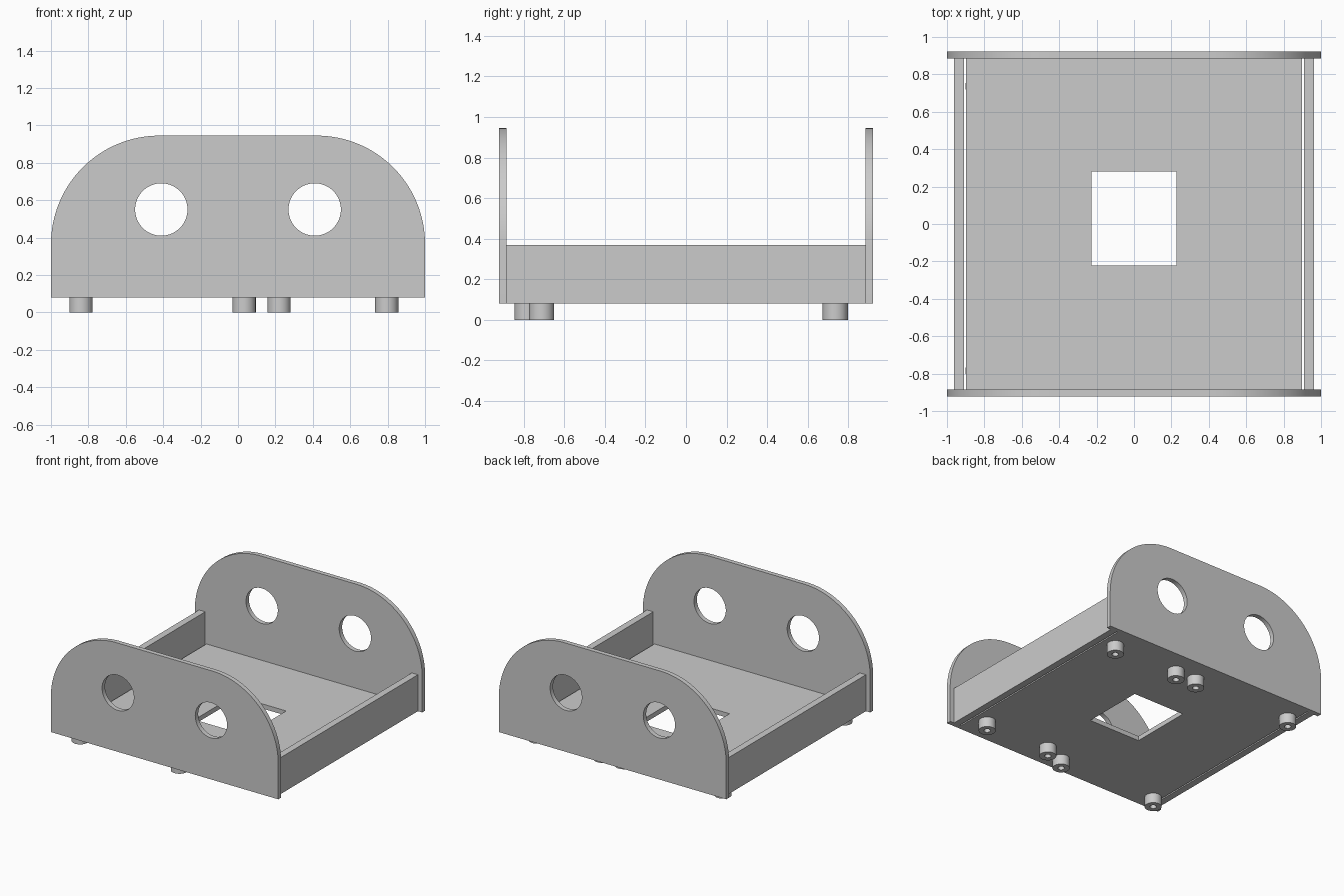
import bpy
import bmesh
from math import sin, cos, pi, radians
from mathutils import Matrix

cube = bpy.data.objects.get("Cube")
if cube:
    bpy.data.objects.remove(cube, do_unlink=True)

grey = bpy.data.materials.new("plain grey")
grey.use_nodes = True
COLOUR = (0.6, 0.6, 0.6, 1)
grey.diffuse_color = COLOUR
grey.node_tree.nodes["Principled BSDF"].inputs["Base Color"].default_value = COLOUR


def arc(cx, cy, r, start, end, steps):
    angles = [start + (end - start) * i / steps for i in range(steps + 1)]
    return [(cx + r * cos(a), cy + r * sin(a)) for a in angles]


def circle(cx, cy, r, steps=48):
    return arc(cx, cy, r, 0, 2 * pi, steps)[:-1]


def rect(x0, y0, x1, y1):
    return [(x0, y0), (x1, y0), (x1, y1), (x0, y1)]


def plate(name, loops, thickness, location, upright=False):
    """Extrude an outline (first loop) with holes (other loops)."""
    curve = bpy.data.curves.new(name, "CURVE")
    curve.dimensions = "2D"
    curve.fill_mode = "BOTH"
    curve.extrude = thickness / 2
    for loop in loops:
        spline = curve.splines.new("POLY")
        spline.points.add(len(loop) - 1)
        for point, (x, y) in zip(spline.points, loop):
            point.co = (x, y, 0, 1)
        spline.use_cyclic_u = True
    helper = bpy.data.objects.new(name + " outline", curve)
    bpy.context.collection.objects.link(helper)
    bpy.context.view_layer.update()
    mesh = bpy.data.meshes.new_from_object(
        helper.evaluated_get(bpy.context.evaluated_depsgraph_get()))
    bpy.data.objects.remove(helper, do_unlink=True)
    bpy.data.curves.remove(curve)

    # Weld caps to walls and stand the plate up if needed
    bm = bmesh.new()
    bm.from_mesh(mesh)
    bmesh.ops.remove_doubles(bm, verts=bm.verts, dist=1e-5)
    bmesh.ops.dissolve_limit(bm, angle_limit=radians(0.5),
                             verts=bm.verts, edges=bm.edges)
    if upright:
        bm.transform(Matrix.Rotation(pi / 2, 4, "X"))
    bmesh.ops.recalc_face_normals(bm, faces=bm.faces)
    bm.to_mesh(mesh)
    bm.free()
    mesh.name = name
    mesh.materials.clear()
    mesh.materials.append(grey)
    obj = bpy.data.objects.new(name, mesh)
    obj.location = location
    bpy.context.collection.objects.link(obj)
    bpy.ops.object.select_all(action="DESELECT")
    obj.select_set(True)
    bpy.context.view_layer.objects.active = obj
    bpy.ops.object.shade_smooth_by_angle(angle=radians(30))
    return obj


BOTTOM, TOP, SIDE_TOP = 0.08, 0.945, 0.37
DEPTH, THICK, RADIUS = 0.923, 0.037, 0.58
INNER = DEPTH - THICK

# Front and back panels: rounded top corners and two round holes
panel = [(-1, BOTTOM), (1, BOTTOM)]
panel += arc(1 - RADIUS, TOP - RADIUS, RADIUS, 0, pi / 2, 32)
panel += arc(RADIUS - 1, TOP - RADIUS, RADIUS, pi / 2, pi, 32)
holes = [circle(s * 0.41, 0.55, 0.14, 64) for s in (-1, 1)]
for name, s in (("front_panel", -1), ("back_panel", 1)):
    plate(name, [panel] + holes, THICK, (0, s * (DEPTH - THICK / 2), 0), True)

# Side boards, standing just clear of the floor
for name, s in (("right_side_board", -1), ("left_side_board", 1)):
    plate(name, [rect(-0.027, -INNER, 0.027, INNER)], SIDE_TOP - BOTTOM,
          (s * 0.936, 0, (SIDE_TOP + BOTTOM) / 2))

# Floor with a rectangular opening
plate("floor", [rect(-0.898, -INNER, 0.898, INNER),
                rect(-0.228, -0.222, 0.228, 0.28)],
      THICK, (0, 0, BOTTOM + THICK / 2))

# Ring-shaped feet: a straight back row and a stepped front row
columns = (-0.84, 0.033, 0.22, 0.795)
for x in columns:
    front_y = -0.784 if x < 0.1 else -0.712
    for row, y in (("front", front_y), ("back", 0.736)):
        plate(row + "_foot", [circle(0, 0, 0.062), circle(0, 0, 0.024, 24)],
              BOTTOM, (x, y, BOTTOM / 2))
